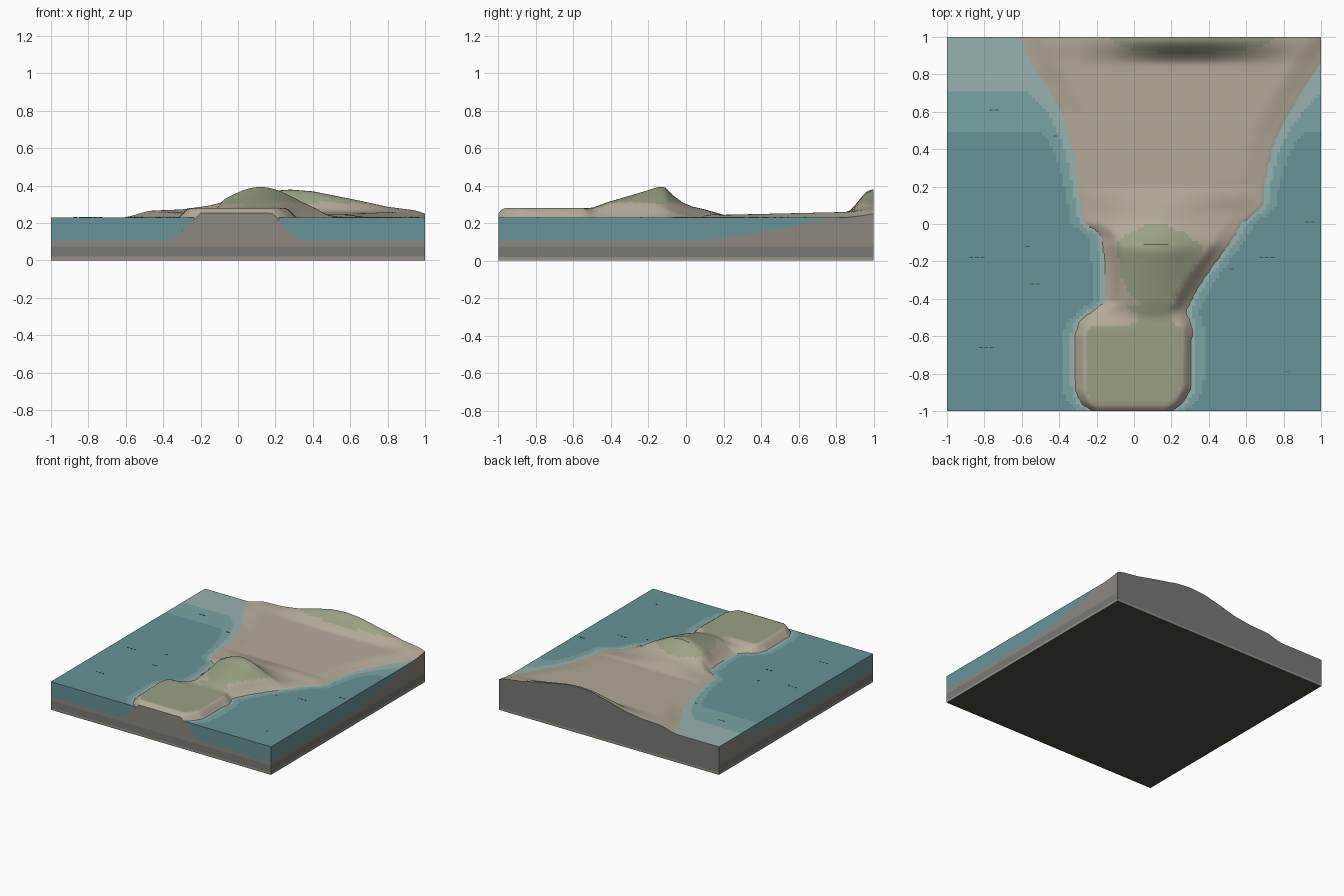
import bpy, bmesh, math

if "Cube" in bpy.data.objects:
    bpy.data.objects.remove(bpy.data.objects["Cube"])

N = 110          # grid cells per side
SEA = 0.23       # water level


def mat(name, r, g, b):
    m = bpy.data.materials.new(name)
    m.diffuse_color = [(c / 255) ** 2.2 for c in (r, g, b)] + [1]
    m.use_nodes = True
    m.node_tree.nodes["Principled BSDF"].inputs["Base Color"].default_value = m.diffuse_color
    return m


def step(a, b, x):
    t = max(0, min(1, (x - a) / (b - a)))
    return t * t * (3 - 2 * t)


def interp(pts, x):
    if x <= pts[0][0]:
        return pts[0][1]
    for (a, u), (b, v) in zip(pts, pts[1:]):
        if x <= b:
            return u + (v - u) * (x - a) / (b - a)
    return pts[-1][1]


# coastlines as (y, x), crest height along y, back hill outline along x
WEST = [(-1, -.22), (-.96, -.28), (-.9, -.31), (-.6, -.315), (-.52, -.29), (-.46, -.22),
        (-.42, -.16), (-.2, -.16), (-.08, -.17), (-.04, -.2), (0, -.27), (.2, -.3),
        (.4, -.33), (.6, -.39), (.75, -.47), (.85, -.54), (1, -.6)]
EAST = [(-1, .2), (-.96, .26), (-.88, .305), (-.55, .31), (-.47, .28), (-.4, .31),
        (-.3, .37), (-.2, .44), (-.1, .52), (0, .58), (.04, .63), (.09, .69), (.2, .7),
        (.4, .74), (.5, .78), (.7, .89), (.87, 1), (1, 1.08)]
CREST = [(-.5, .28), (-.42, .31), (-.3, .345), (-.2, .375), (-.15, .392), (-.11, .39),
         (-.08, .355), (-.02, .31), (.03, .288), (.1, .272), (.2, .243), (.85, .258), (1, .26)]
BACK = [(-.6, 0), (-.3, .1), (-.15, .28), (0, .62), (.15, .92), (.28, 1), (.4, .92),
        (.65, .5), (.8, .22), (1, 0)]


def height(x, y):
    d = min(x - interp(WEST, y), interp(EAST, y) - x)
    if d < 0:                                   # sea bed
        deep = 0.12 * (1 - step(0.0, 0.95, y)) + 0.002
        return SEA - deep * step(-0.02, 0.16, -d) - min(0.002, -d * .1)
    amp = interp(CREST, y) - SEA
    plateau = step(-.01, .055, min(d, y + 1.02))
    hill = math.exp(-((x - .12) / .27) ** 2) * step(-.01, .1, d)
    flat = step(-.02, .15, d)
    s = plateau + (hill - plateau) * step(-.56, -.45, y)
    s += (flat - s) * step(.05, .25, y)
    return SEA + .001 + amp * s + .118 * step(.85, .99, y) * interp(BACK, x)


C = [-1 + 2 * i / N for i in range(N + 1)]
H = [[height(x, y) for y in C] for x in C]
# boundary loop of grid indices around the block
EDGE = ([(i, 0) for i in range(N)] + [(N, j) for j in range(N)] +
        [(N - i, N) for i in range(N)] + [(0, N - j) for j in range(N)])


def finish(name, bm, mats, smooth=False):
    bmesh.ops.remove_doubles(bm, verts=bm.verts, dist=1e-5)
    me = bpy.data.meshes.new(name)
    bm.to_mesh(me)
    bm.free()
    for m in mats:
        me.materials.append(m)
    ob = bpy.data.objects.new(name, me)
    bpy.context.collection.objects.link(ob)
    if smooth:
        bpy.context.view_layer.objects.active = ob
        ob.select_set(True)
        bpy.ops.object.shade_smooth_by_angle(angle=math.radians(40))
        ob.select_set(False)
    return ob


def face(bm, pts, m):
    f = bm.faces.new([bm.verts.new(p) for p in pts])
    f.material_index = m


def cells():
    for i in range(N):
        for j in range(N):
            yield [(i, j), (i + 1, j), (i + 1, j + 1), (i, j + 1)]


# land surface and sea bed
bm = bmesh.new()
for q in cells():
    hs = [H[i][j] for i, j in q]
    y = C[q[0][1]]
    limit = .278 if y < -.45 else .298
    face(bm, [(C[i], C[j], H[i][j]) for i, j in q], 1 if min(hs) > limit else 0)
finish("terrain", bm, [mat("sand", 178, 168, 150), mat("grass", 152, 160, 130)], True)

# cut sides of the ground in layers, with the underside
bm = bmesh.new()
for k, (a, b) in enumerate(zip(EDGE, EDGE[1:] + EDGE[:1])):
    (ax, ay), (bx, by) = [(C[i], C[j]) for i, j in (a, b)]
    ha, hb = H[a[0]][a[1]], H[b[0]][b[1]]
    back = 2 * N <= k < 3 * N
    rows = [(0, 0), (.02, .02), (.075, .075), (ha, hb)]
    for n in range(3):
        (l0, r0), (l1, r1) = rows[n], rows[n + 1]
        face(bm, [(ax, ay, l0), (bx, by, r0), (bx, by, r1), (ax, ay, l1)],
             1 if back and n == 2 else n)
face(bm, [(-1, -1, 0), (-1, 1, 0), (1, 1, 0), (1, -1, 0)], 3)
finish("ground_layers", bm, [mat("clay", 150, 142, 130), mat("rock", 120, 120, 117),
                             mat("soil", 140, 134, 126), mat("underside", 82, 75, 68)])

# water surface in depth bands, with its cut sides
bm = bmesh.new()
for q in cells():
    hs = [H[i][j] for i, j in q]
    if min(hs) < SEA:
        depth = SEA - sum(hs) / 4
        face(bm, [(C[i], C[j], SEA) for i, j in q],
             2 if depth < .022 else 1 if depth < .06 else 0)
for a, b in zip(EDGE, EDGE[1:] + EDGE[:1]):
    ha, hb = H[a[0]][a[1]], H[b[0]][b[1]]
    if max(ha, hb) < SEA:
        (ax, ay), (bx, by) = [(C[i], C[j]) for i, j in (a, b)]
        face(bm, [(ax, ay, ha), (bx, by, hb), (bx, by, SEA), (ax, ay, SEA)], 0)
finish("water", bm, [mat("deep_water", 101, 146, 152), mat("mid_water", 120, 163, 165),
                     mat("shallow_water", 150, 177, 175)])

# small dark ripple dashes on the water
bm = bmesh.new()
for x, y, w in [(-.75, .61, .07), (-.42, .47, .03), (-.57, -.12, .02), (-.84, -.18, .08),
                (-.53, -.32, .07), (-.79, -.66, .1), (.94, .01, .07), (.71, -.18, .1),
                (.52, -.24, .04), (.82, -.79, .02)]:
    n = max(1, round(w / .03))
    for k in range(n):
        r = bmesh.ops.create_cube(bm, size=1)["verts"]
        bmesh.ops.scale(bm, vec=(.02, .005, .002), verts=r)
        bmesh.ops.translate(bm, vec=(x + (k - (n - 1) / 2) * .03, y, SEA + .001), verts=r)
finish("ripples", bm, [mat("ripple", 60, 85, 90)])
